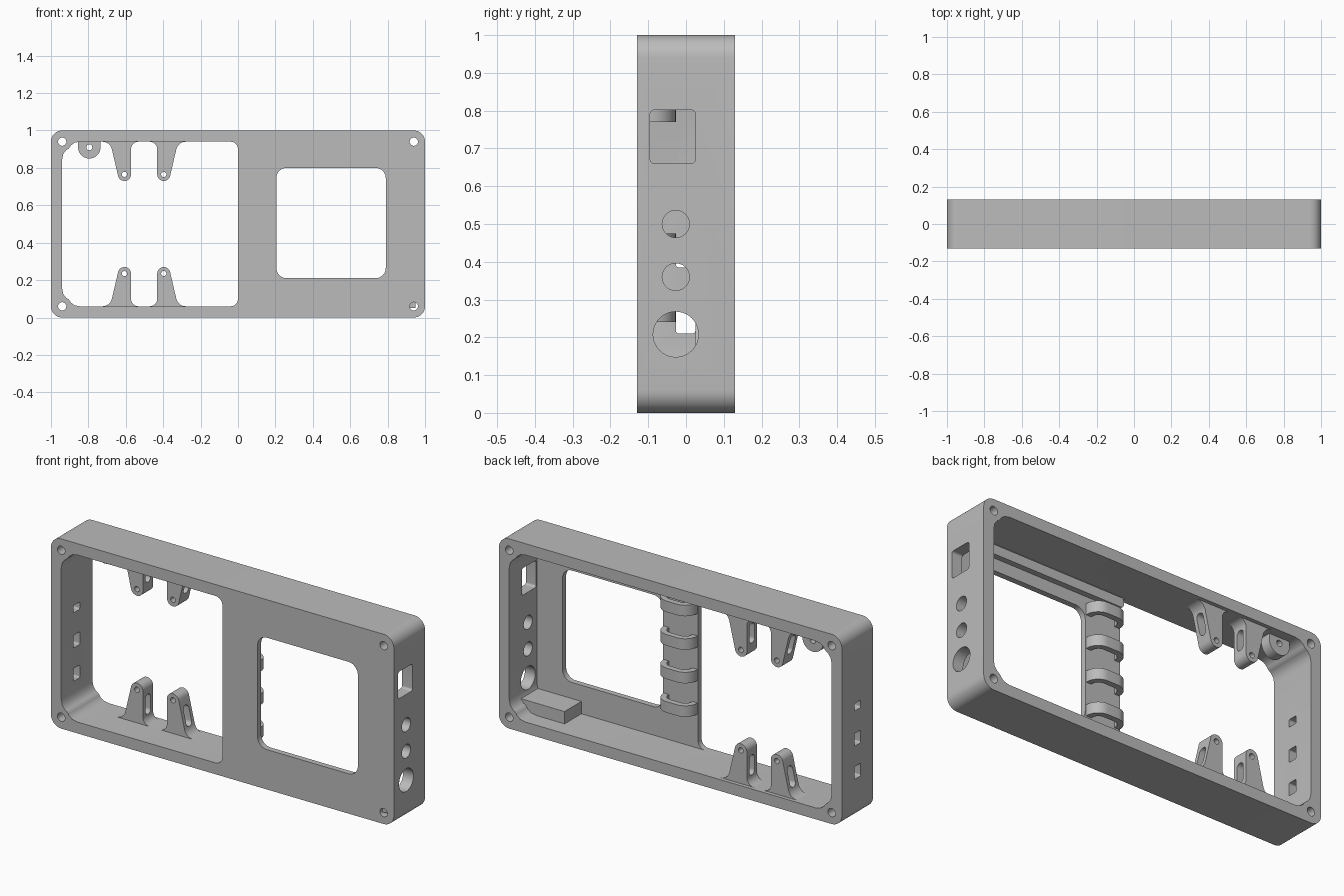
import bpy, bmesh, math

old = bpy.data.objects.get("Cube")
if old:
    bpy.data.objects.remove(old, do_unlink=True)

grey = bpy.data.materials.new("plain_grey")
grey.use_nodes = True
COLOUR = (0.5, 0.5, 0.5, 1)
grey.diffuse_color = COLOUR
grey.node_tree.nodes["Principled BSDF"].inputs["Base Color"].default_value = COLOUR


def arc(cx, cy, r, start, end, n=10):
    angles = [math.radians(start + (end - start) * i / n) for i in range(n + 1)]
    return [(cx + r * math.cos(a), cy + r * math.sin(a)) for a in angles]


def circle(cx, cy, r, n=40):
    return arc(cx, cy, r, 0, 360, n)[:-1]


def rounded(x0, x1, y0, y1, r):
    return (arc(x1 - r, y1 - r, r, 0, 90) + arc(x0 + r, y1 - r, r, 90, 180)
            + arc(x0 + r, y0 + r, r, 180, 270) + arc(x1 - r, y0 + r, r, 270, 360))


def prism(name, outline, lo, hi, axis="y"):
    """Extrude a flat outline from lo to hi along an axis."""
    place = {"x": lambda a, b, t: (t, a, b),
             "y": lambda a, b, t: (a, t, b),
             "z": lambda a, b, t: (a, b, t)}[axis]
    bm = bmesh.new()
    face = bm.faces.new([bm.verts.new(place(a, b, lo)) for a, b in outline])
    out = bmesh.ops.extrude_face_region(bm, geom=[face])["geom"]
    bmesh.ops.translate(bm, vec=place(0, 0, hi - lo),
                        verts=[v for v in out if isinstance(v, bmesh.types.BMVert)])
    bmesh.ops.recalc_face_normals(bm, faces=bm.faces)
    mesh = bpy.data.meshes.new(name)
    bm.to_mesh(mesh)
    bm.free()
    mesh.materials.append(grey)
    obj = bpy.data.objects.new(name, mesh)
    bpy.context.collection.objects.link(obj)
    return obj


def activate(obj):
    bpy.ops.object.select_all(action="DESELECT")
    obj.select_set(True)
    bpy.context.view_layer.objects.active = obj


def cut(obj, cutter):
    activate(obj)
    mod = obj.modifiers.new("cut", "BOOLEAN")
    mod.operation = "DIFFERENCE"
    mod.solver = "EXACT"
    mod.object = cutter
    bpy.ops.object.modifier_apply(modifier=mod.name)
    bpy.data.objects.remove(cutter, do_unlink=True)


def finish(obj):
    activate(obj)
    bpy.ops.object.shade_smooth_by_angle(angle=math.radians(30))


FRONT, BACK, PLATE = -0.13, 0.13, -0.10
WALL = 0.06
CORNERS = [(sx, top) for sx in (-1, 1) for top in (False, True)]

# Corner screw boss outline, measured from an outer corner
boss = ([(0.02, 0.02), (0.02, 0.155), (0.06, 0.155), (0.066, 0.125)]
        + arc(0.06, 0.06, 0.05, 65, 25, 6)
        + [(0.125, 0.066), (0.155, 0.06), (0.155, 0.02)])


def hollow(outline, lo, hi):
    """Cutter that leaves the four corner bosses standing."""
    cutter = prism("cutter", outline, lo, hi)
    for sx, top in CORNERS:
        pts = [(sx * (1 - u), 1 - v if top else v) for u, v in boss]
        cut(cutter, prism("boss", pts, -0.4, 0.4))
    return cutter


# Frame: rounded box, hollow from the back, open on one half in front
frame = prism("frame", rounded(-1, 1, 0, 1, 0.06), FRONT, BACK)
inner = 1 - WALL
cut(frame, hollow(rounded(-inner, inner, WALL, inner, 0.01), PLATE, 0.3))
opening = (arc(-0.04, inner - 0.04, 0.04, 90, 0) + arc(-0.04, WALL + 0.04, 0.04, 0, -90)
           + [(-inner, WALL), (-inner, inner)])
cut(frame, hollow(opening, -0.3, 0.0))
cut(frame, prism("window", rounded(0.205, 0.79, 0.21, 0.8, 0.055), -0.3, 0.0))
for sx, top in CORNERS:
    cut(frame, prism("screw_hole", circle(sx * inner, inner if top else WALL, 0.022), -0.3, 0.3))

# Connector cut-outs in the two end walls
for z, r in ((0.5, 0.036), (0.36, 0.036), (0.208, 0.06)):
    cut(frame, prism("round_port", circle(-0.027, z, r), 0.85, 1.1, "x"))
cut(frame, prism("square_port", rounded(-0.095, 0.025, 0.66, 0.802, 0.012), 0.85, 1.1, "x"))
for z0, z1 in ((0.57, 0.61), (0.385, 0.452), (0.21, 0.277)):
    cut(frame, prism("small_port", rounded(-0.027, 0.025, z0, z1, 0.008), -1.1, -0.85, "x"))
finish(frame)

# Four tapered mounting brackets, each with a screw hole and a side slot
bracket = ([(-0.075, 0.05)] + arc(-0.075, 0.10, 0.04, -90, 0, 8)
           + arc(0, 0.235, 0.035, 180, 13, 14)
           + arc(0.118, 0.112, 0.052, 193, 270, 8) + [(0.118, 0.05)])
for cx, sx, side in ((-0.607, -1, "left"), (-0.397, 1, "right")):
    for top in (False, True):
        flip = (lambda v: 1 - v) if top else (lambda v: v)
        name = f"{'upper' if top else 'lower'}_{side}_bracket"
        obj = prism(name, [(cx + sx * u, flip(v)) for u, v in bracket], 0.025, 0.11)
        cut(obj, prism("screw", circle(cx, flip(0.235), 0.014, 24), -0.3, 0.3))
        z0, z1 = sorted((flip(0.10), flip(0.205)))
        cut(obj, prism("slot", rounded(0.046, 0.09, z0, z1, 0.021), -0.9, 0, "x"))
        finish(obj)

# Round screw tab hanging from the top wall
tab = prism("screw_tab", [(-0.855, 0.95)] + arc(-0.795, 0.91, 0.06, 180, 360, 20)
            + [(-0.735, 0.95)], 0.025, 0.08)
cut(tab, prism("tab_hole", circle(-0.795, 0.91, 0.016, 24), -0.3, 0.3))
finish(tab)

# Cable clips: arches on the inside of the middle panel
arch = ([(0.003, -0.11)] + arc(0.071, -0.095, 0.068, 180, 90)
        + arc(0.132, -0.095, 0.068, 90, 0) + [(0.2, -0.11), (0.17, -0.11)]
        + arc(0.132, -0.095, 0.038, 0, 90) + arc(0.071, -0.095, 0.038, 90, 180)
        + [(0.033, -0.11)])
for i in range(4):
    z = 0.24 + 0.1767 * i
    finish(prism(f"cable_clip_{i + 1}", arch, z, z + 0.058, "z"))

# Support block on the floor and rail above the window
prism("support_block", rounded(-0.11, 0.04, 0.05, 0.125, 0.001), 0.68, 0.95, "x")
finish(prism("rail", rounded(0.0, 0.9, 0.865, 0.915, 0.02), -0.11, -0.07))
